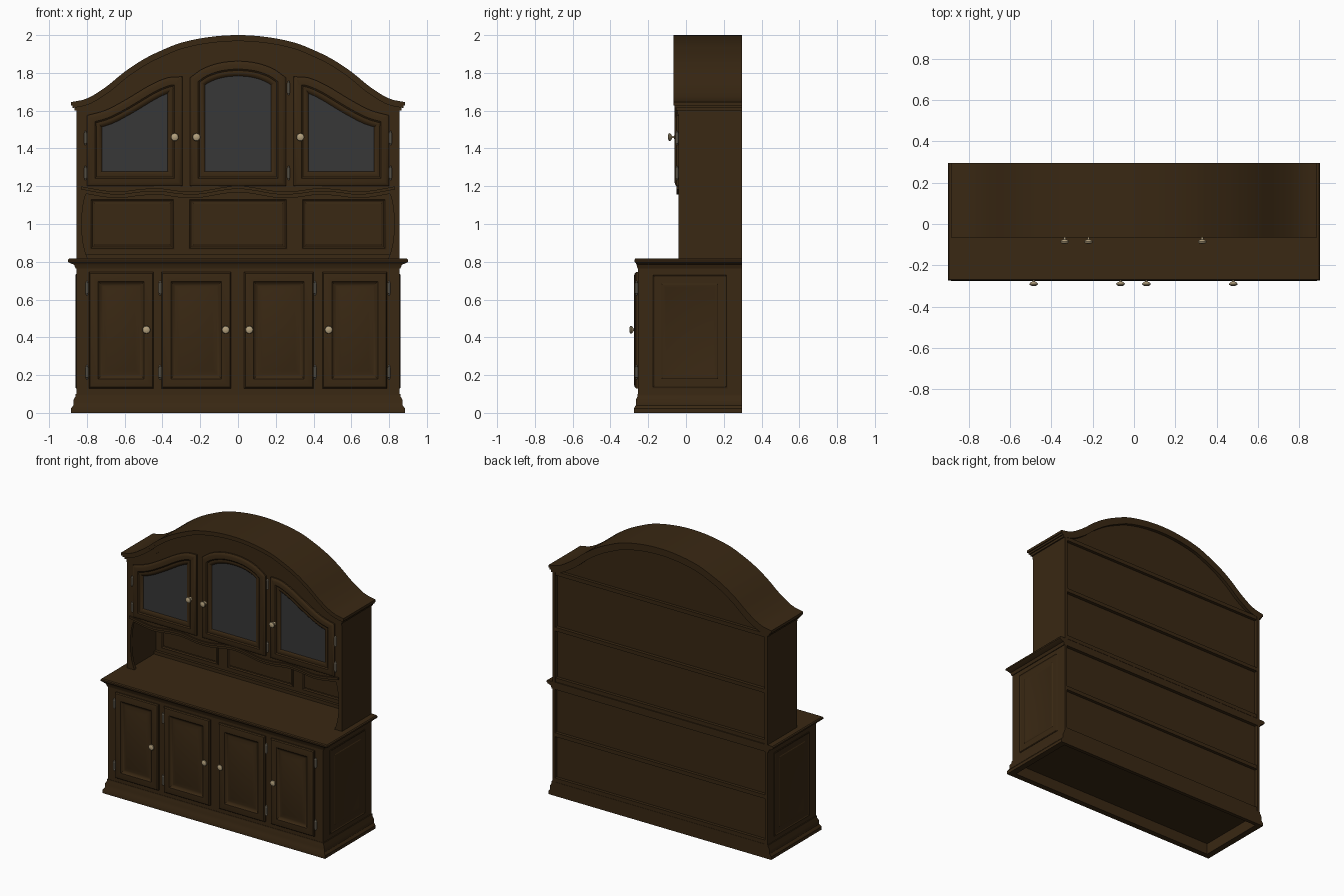
import bpy, bmesh, math
from mathutils import Vector

if "Cube" in bpy.data.objects:
    bpy.data.objects.remove(bpy.data.objects["Cube"])


def material(name, rgb):
    m = bpy.data.materials.new(name)
    m.diffuse_color = (*rgb, 1)
    m.use_nodes = True
    m.node_tree.nodes["Principled BSDF"].inputs["Base Color"].default_value = m.diffuse_color
    return m


WOOD = material("dark_wood", (0.041, 0.021, 0.0065))
GLASS = material("grey_glass", (0.038, 0.038, 0.039))
KNOB = material("cream_brass", (0.46, 0.36, 0.21))
HINGE = material("dull_metal", (0.30, 0.26, 0.19))


# ---------- helpers ----------
def skin(name, rings, mat=WOOD, cap=None):
    """Solid through equal-length rings of points; the last cap may differ in colour."""
    bm = bmesh.new()
    vs = [[bm.verts.new(p) for p in r] for r in rings]
    n = len(vs[0])
    for a, b in zip(vs, vs[1:]):
        for i in range(n):
            j = (i + 1) % n
            bm.faces.new((a[i], a[j], b[j], b[i]))
    bm.faces.new(vs[0][::-1])
    end = bm.faces.new(vs[-1])
    if cap:
        end.material_index = 1
    bmesh.ops.recalc_face_normals(bm, faces=bm.faces)
    me = bpy.data.meshes.new(name)
    bm.to_mesh(me)
    bm.free()
    me.materials.append(mat)
    if cap:
        me.materials.append(cap)
    ob = bpy.data.objects.new(name, me)
    bpy.context.collection.objects.link(ob)
    return ob


def rect(x0, x1, z0, z1):
    return [(x0, z0), (x1, z0), (x1, z1), (x0, z1)]


def prism(name, pts, y0, y1):
    return skin(name, [[(x, y, z) for x, z in pts] for y in (y0, y1)])


def box(name, x0, x1, y0, y1, z0, z1):
    return prism(name, rect(x0, x1, z0, z1), y0, y1)


def inset(pts, d):
    """Mitred inward offset of a closed outline."""
    n = len(pts)
    area = sum(pts[i][0] * pts[(i + 1) % n][1] - pts[(i + 1) % n][0] * pts[i][1] for i in range(n))
    s = 1 if area > 0 else -1
    out = []
    for i in range(n):
        p, a, b = Vector(pts[i]), Vector(pts[i - 1]), Vector(pts[(i + 1) % n])
        e, f = (p - a).normalized(), (b - p).normalized()
        n1, n2 = Vector((-e.y, e.x)) * s, Vector((-f.y, f.x)) * s
        q = p + (n1 + n2) * (d / (1 + n1.dot(n2)))
        out.append((q.x, q.y))
    return out


def relief(name, outline, steps, place, cap=None):
    """Moulded panel: steps are (inset, height) pairs."""
    return skin(name, [[place(u, v, h) for u, v in inset(outline, d)] for d, h in steps], cap=cap)


def front(y):
    return lambda u, v, h: (u, y - h, v)


def lathe(name, prof, place, mat, n=16):
    ang = [2 * math.pi * i / n for i in range(n)]
    return skin(name, [[place(r * math.cos(a), r * math.sin(a), h) for a in ang] for r, h in prof], mat)


def spline(pts):
    """Smooth curve value at x through points sorted by x."""
    k = len(pts) - 1

    def slope(i):
        a, b = pts[max(i - 1, 0)], pts[min(i + 1, k)]
        return (b[1] - a[1]) / (b[0] - a[0])

    def f(x):
        i = 0
        while i < k - 1 and x > pts[i + 1][0]:
            i += 1
        (x0, y0), (x1, y1) = pts[i], pts[i + 1]
        w = x1 - x0
        t = (x - x0) / w
        return ((2*t**3 - 3*t*t + 1) * y0 + (t**3 - 2*t*t + t) * w * slope(i)
                + (3*t*t - 2*t**3) * y1 + (t**3 - t*t) * w * slope(i + 1))
    return f


def mirrored(half):
    return [(-x, z) for x, z in half[:0:-1]] + half


def span(a, b, n):
    return [a + (b - a) * i / n for i in range(n + 1)]


BACK = 0.296

# ---------- base cabinet ----------
def rect_rings(prof):
    return [[(-w, y, z), (w, y, z), (w, b, z), (-w, b, z)] for w, y, b, z in prof]


skin("plinth", rect_rings([(.84, -.235, .27, .08), (.84, -.235, .27, 0), (.885, -.276, BACK, 0),
                           (.885, -.276, BACK, .022), (.872, -.266, BACK, .04), (.872, -.266, BACK, .066),
                           (.86, -.257, BACK, .088), (.86, -.257, BACK, .1)]))
skin("countertop", rect_rings([(.86, -.257, BACK, .765), (.868, -.262, BACK, .785), (.89, -.266, BACK, .793),
                               (.9, -.273, BACK, .8), (.9, -.273, BACK, .81), (.894, -.268, BACK, .817)]))
box("base_front_frame", -.855, .855, -.255, -.23, .1, .77)
box("base_back_panel", -.84, .84, .26, .272, .09, .79)

SIDE_STEPS = [(0, -.004), (0, .003), (.006, .005), (.012, .001), (.05, .001), (.055, .004), (.062, .004), (.072, .001)]
for s, side in ((-1, "left"), (1, "right")):
    box(f"base_side_{side}", *sorted((s * .835, s * .855)), -.255, BACK, .1, .77)
    relief(f"base_side_panel_{side}", rect(-.18, .22, .13, .735), SIDE_STEPS,
           lambda u, v, h, s=s: (s * (.855 + h), u, v))

DOOR = [(0, -.002), (0, .009), (.006, .016), (.016, .019), (.05, .019), (.056, .013), (.068, .007),
        (.074, .007), (.098, .015)]
for i, (a, b) in enumerate(((-.79, -.447), (-.405, -.037), (.033, .4), (.447, .79))):
    relief(f"base_door_{i}", rect(a, b, .13, .745), DOOR, front(-.255))

# ---------- upper cabinet ----------
arch = spline(mirrored([(0, 2), (.15, 1.99), (.3, 1.96), (.4, 1.921), (.5, 1.872), (.6, 1.806),
                        (.7, 1.725), (.8, 1.664), (.885, 1.645)]))


def arch_line(w, drop):
    out = []
    for x in span(-w, w, 56):
        m = (arch(min(x + .01, .885)) - arch(max(x - .01, -.885))) / .02
        out.append((x, arch(x) - drop * math.hypot(1, m)))
    return out


# crown moulding in stepped layers
for i, (w, d0, d1, y) in enumerate(((.885, 0, .018, -.066), (.876, .016, .032, -.06),
                                    (.866, .03, .048, -.052))):
    prism(f"crown_layer_{i}", arch_line(w, d0) + arch_line(w, d1)[::-1], y, BACK)
prism("crown_bead", arch_line(.855, .045) + arch_line(.855, .07)[::-1], -.046, -.03)

prism("upper_front_frame", arch_line(.855, .04) + [(.855, 1.2), (-.855, 1.2)], -.04, -.015)
prism("upper_back_panel", arch_line(.84, .03) + [(.84, .81), (-.84, .81)], .255, .272)
box("cabinet_floor", -.84, .84, -.03, BACK, 1.185, 1.212)
box("niche_base_strip", -.83, .83, .235, .26, .815, .84)
for z in (.1, .425, .775, .82, 1.585):
    box("back_rail", -.84, .84, .265, BACK - .002, z, z + .028)

# sides and curved face stiles beside the niche
stile = spline([(.815, .795), (.85, .808), (.9, .82), (1.0, .828), (1.1, .82), (1.15, .808), (1.2, .79)])
for s, side in ((-1, "left"), (1, "right")):
    box(f"upper_side_{side}", *sorted((s * .832, s * .855)), -.04, BACK, .815, 1.612)
    prism(f"niche_stile_{side}", [(s * stile(z), z) for z in span(.815, 1.205, 16)]
          + [(s * .855, 1.205), (s * .855, .815)], -.04, -.018)

# wavy valance with a raised lip
wave = spline(mirrored([(0, 1.168), (.08, 1.16), (.2, 1.14), (.3, 1.14), (.42, 1.155),
                        (.52, 1.15), (.63, 1.137), (.72, 1.145), (.83, 1.165)]))
xs = span(-.83, .83, 64)
prism("valance", [(x, wave(x)) for x in xs] + [(.83, 1.21), (-.83, 1.21)], -.04, -.018)
prism("valance_lip", [(x, wave(x) + .018) for x in xs] + [(x, wave(x) + .034) for x in xs[::-1]], -.05, -.035)

# niche back panels
NICHE = [(0, -.003), (0, .005), (.006, .007), (.014, .001), (.02, .001), (.026, .005)]
for i, (a, b) in enumerate(((-.785, -.335), (-.262, .262), (.335, .785))):
    relief(f"niche_panel_{i}", rect(a, b, .865, 1.135), NICHE, front(.255))

# glazed doors
GLAZED = [(0, -.002), (0, .01), (.008, .017), (.018, .02), (.042, .02), (.05, .014), (.06, .016),
          (.07, .013), (.079, .004)]
slope_top = spline([(.295, 1.78), (.37, 1.775), (.46, 1.738), (.6, 1.655), (.7, 1.603), (.8, 1.575)])
for s, side in ((-1, "left"), (1, "right")):
    shape = [(s * .295, 1.2), (s * .8, 1.2)] + [(s * x, slope_top(x)) for x in span(.8, .295, 20)]
    relief(f"glazed_door_{side}", shape, GLAZED, front(-.04), GLASS)
mid_top = spline(mirrored([(0, 1.862), (.1, 1.852), (.19, 1.82), (.253, 1.775)]))
shape = [(-.253, 1.2), (.253, 1.2)] + [(x, mid_top(x)) for x in span(.253, -.253, 20)]
relief("glazed_door_centre", shape, GLAZED, front(-.04), GLASS)

# ---------- hardware ----------
KNOB_PROF = [(.012, 0), (.012, .003), (.006, .006), (.006, .016), (.016, .021), (.021, .027),
             (.019, .033), (.011, .037), (.003, .038)]
for y, z, xs_k in ((-.058, 1.46, (-.335, -.22, .33)), (-.262, .44, (-.485, -.065, .06, .48))):
    for x in xs_k:
        lathe("knob", KNOB_PROF, lambda u, v, h, x=x, y=y, z=z: (x + u, y - h, z + v), KNOB)

HINGE_PROF = [(.002, -.038), (.006, -.034), (.004, -.029), (.008, -.026), (.008, .026),
              (.004, .029), (.006, .034), (.002, .038)]
spots = [(x, -.048, z) for x in (-.808, .808) for z in (1.27, 1.455)]
spots += [(.268, -.048, z) for z in (1.27, 1.72)]
spots += [(x, -.262, z) for x in (-.8, -.412, .408, .8) for z in (.215, .66)]
for x, y, z in spots:
    lathe("hinge", HINGE_PROF, lambda u, v, h, x=x, y=y, z=z: (x + u, y + v, z + h), HINGE, 10)

# smooth curved parts, keep edges crisp
for ob in bpy.data.objects:
    ob.select_set(True)
    bpy.context.view_layer.objects.active = ob
bpy.ops.object.shade_smooth_by_angle(angle=math.radians(30))
